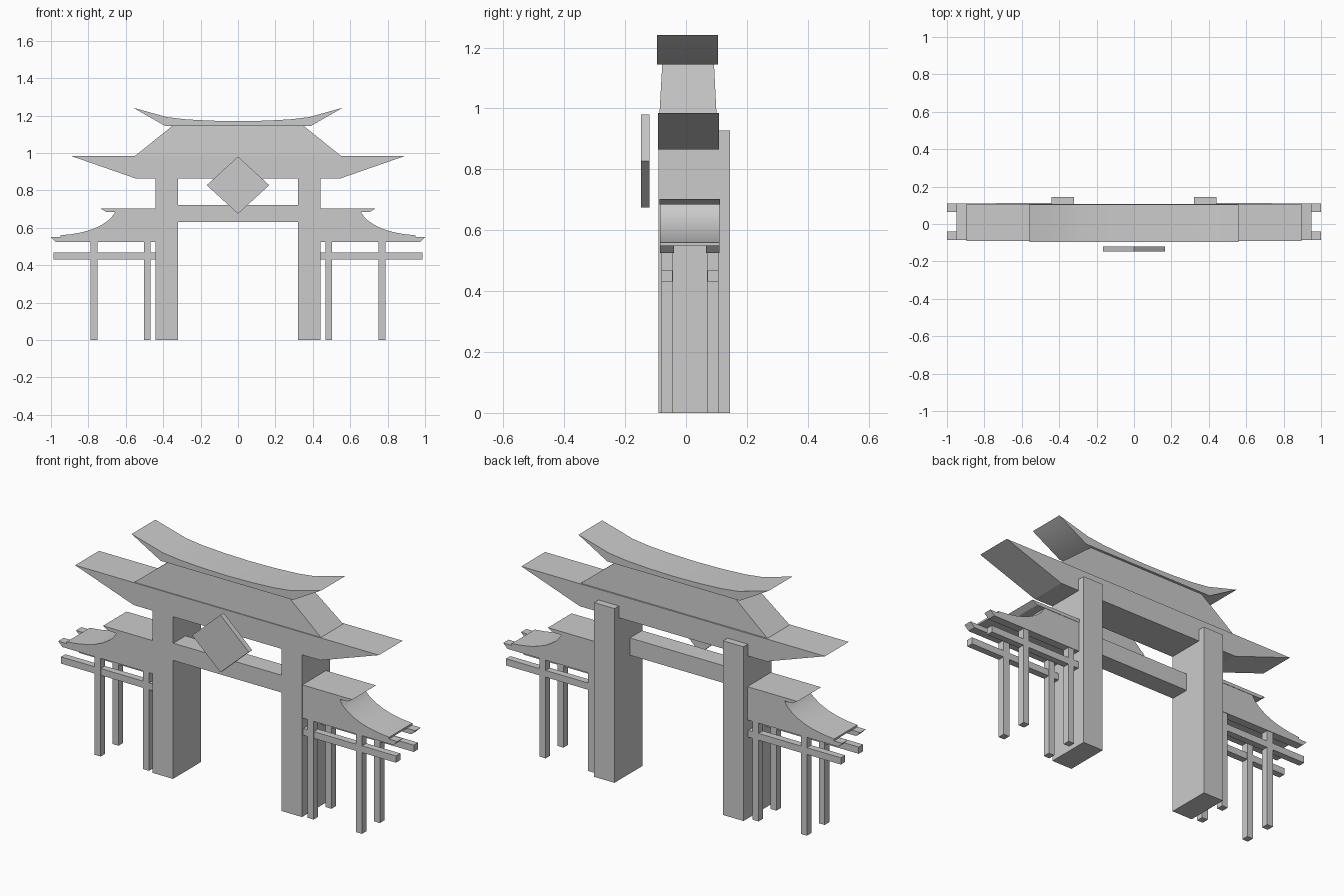
import bpy, bmesh, math

if "Cube" in bpy.data.objects:
    bpy.data.objects.remove(bpy.data.objects["Cube"])


def prism(name, profile, y0, y1, smooth=False):
    """Extrude an x-z outline from y0 to y1."""
    bm = bmesh.new()
    front = [bm.verts.new((x, y0, z)) for x, z in profile]
    back = [bm.verts.new((x, y1, z)) for x, z in profile]
    n = len(profile)
    bm.faces.new(front)
    bm.faces.new(back[::-1])
    for i in range(n):
        j = (i + 1) % n
        bm.faces.new((front[i], back[i], back[j], front[j]))
    bmesh.ops.recalc_face_normals(bm, faces=bm.faces)
    me = bpy.data.meshes.new(name)
    bm.to_mesh(me)
    bm.free()
    ob = bpy.data.objects.new(name, me)
    bpy.context.collection.objects.link(ob)
    if smooth:
        bpy.ops.object.select_all(action='DESELECT')
        ob.select_set(True)
        bpy.context.view_layer.objects.active = ob
        bpy.ops.object.shade_smooth_by_angle(angle=math.radians(35))
    return ob


def box(name, x0, x1, y0, y1, z0, z1):
    return prism(name, [(x0, z0), (x1, z0), (x1, z1), (x0, z1)], y0, y1)


def symmetric(half):
    """Complete a right-hand outline with its mirror image."""
    return half + [(-x, z) for x, z in reversed(half) if x > 0]


# Central gate: tie beam and diamond plaque
box("tie_beam", -0.33, 0.33, -0.088, 0.015, 0.63, 0.722)
prism("diamond_plaque", [(0, 0.675), (0.167, 0.828), (0, 0.981), (-0.167, 0.828)], -0.148, -0.12)

# Main roof: flared eave, tapered hip and curved ridge
prism("main_eave", symmetric([(0.55, 0.865), (0.895, 0.985)]), -0.092, 0.108)
hip = prism("hip_roof", symmetric([(0.55, 0.985), (0.35, 1.146)]), -0.087, 0.1)
for v in hip.data.vertices:
    if v.co.z > 1.1:
        v.co.y = -0.078 if v.co.y < 0 else 0.092
prism("ridge_roof", symmetric([(0.39, 1.145), (0.56, 1.242), (0.38, 1.192),
                               (0.28, 1.18), (0.15, 1.173), (0, 1.17)]), -0.095, 0.105, True)

# Concave side roof, drawn on the right and mirrored
side_roof = [(0.43, 0.55), (0.95, 0.55), (0.95, 0.56), (0.89, 0.566), (0.83, 0.577), (0.78, 0.592),
             (0.735, 0.612), (0.70, 0.635), (0.675, 0.657), (0.657, 0.685), (0.43, 0.685)]
side_cap = [(0.43, 0.685), (0.705, 0.685), (0.735, 0.703), (0.43, 0.703)]
side_rail = [(0.43, 0.525), (0.975, 0.525), (1.0, 0.55), (0.43, 0.55)]

for side, s in (("left", -1), ("right", 1)):
    def flip(profile):
        return [(s * x, z) for x, z in profile]

    def side_box(name, x0, x1, *rest):
        return box(name, s * x0, s * x1, *rest)

    side_box("pillar_" + side, 0.32, 0.44, -0.09, 0.145, 0, 0.928)
    prism("side_roof_" + side, flip(side_roof), -0.085, 0.11, True)
    prism("side_roof_cap_" + side, flip(side_cap), -0.087, 0.112)

    # Two rails and two posts on the front and back of each wing
    for row, y0, y1 in (("front", -0.08, -0.044), ("back", 0.07, 0.106)):
        tag = row + "_" + side
        prism("eave_rail_" + tag, flip(side_rail), y0 - 0.005, y1 + 0.004)
        side_box("lower_rail_" + tag, 0.43, 0.987, y0, y1, 0.432, 0.468)
        for place, x in (("inner", 0.485), ("outer", 0.77)):
            side_box(place + "_post_" + tag, x - 0.0175, x + 0.0175, y0 - 0.001, y1 + 0.001, 0, 0.53)
